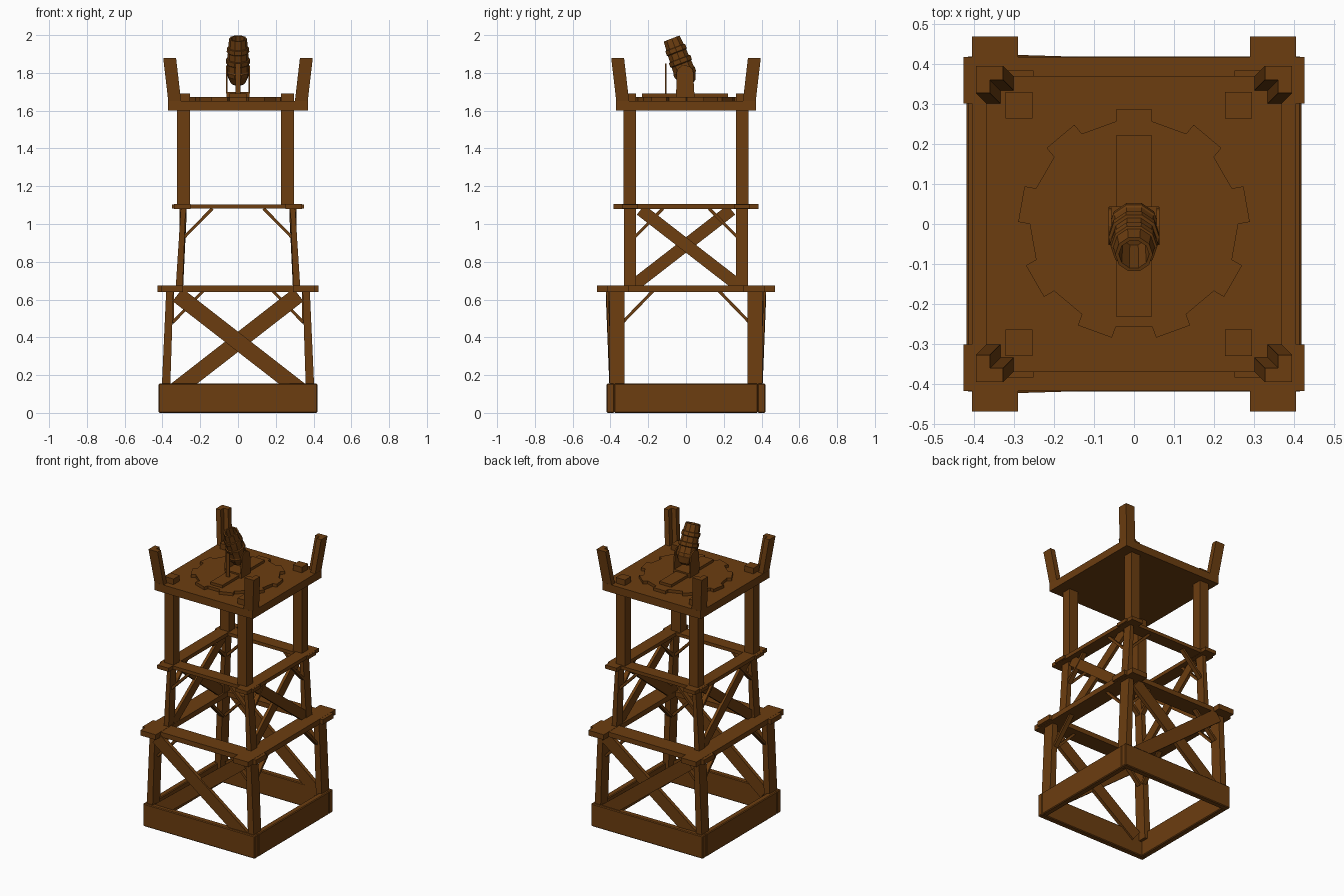
import bpy, bmesh, math
from mathutils import Vector, Matrix

if "Cube" in bpy.data.objects:
    bpy.data.objects.remove(bpy.data.objects["Cube"])

wood = bpy.data.materials.new("brown_wood")
wood.diffuse_color = (0.15, 0.047, 0.005, 1)
wood.use_nodes = True
wood.node_tree.nodes["Principled BSDF"].inputs["Base Color"].default_value = wood.diffuse_color


def finish(bm, name):
    bmesh.ops.recalc_face_normals(bm, faces=bm.faces)
    me = bpy.data.meshes.new(name)
    bm.to_mesh(me)
    bm.free()
    ob = bpy.data.objects.new(name, me)
    me.materials.append(wood)
    bpy.context.collection.objects.link(ob)
    return ob


def loft(name, low, z0, high, z1):
    """Solid between two outlines with equal point counts."""
    bm = bmesh.new()
    a = [bm.verts.new((x, y, z0)) for x, y in low]
    b = [bm.verts.new((x, y, z1)) for x, y in high]
    bm.faces.new(a)
    bm.faces.new(b)
    for i in range(len(a)):
        j = (i + 1) % len(a)
        bm.faces.new((a[i], a[j], b[j], b[i]))
    return finish(bm, name)


def rect(x0, x1, y0, y1):
    return [(x0, y0), (x1, y0), (x1, y1), (x0, y1)]


def box(name, x0, x1, y0, y1, z0, z1):
    r = rect(x0, x1, y0, y1)
    return loft(name, r, z0, r, z1)


def plank(name, p, q, width, thick, normal):
    """Straight plank from p to q, its thickness along the normal."""
    p, q = Vector(p), Vector(q)
    d = (q - p).normalized()
    side = d.cross(Vector(normal)).normalized()
    n = side.cross(d)
    m = Matrix((side * width, n * thick, d * (q - p).length)).transposed().to_4x4()
    m.translation = (p + q) / 2
    bm = bmesh.new()
    bmesh.ops.create_cube(bm, size=1, matrix=m)
    return finish(bm, name)


def mirror_rect(sx, sy, x0, x1, y0, y1):
    return [(sx * x, sy * y) for x, y in rect(x0, x1, y0, y1)]


# Base frame
for s in (-1, 1):
    for ob in (box("base_wall_long", -0.42, 0.42, min(s * .38, s * .42), max(s * .38, s * .42), 0, 0.155),
               box("base_wall_side", min(s * .38, s * .42), max(s * .38, s * .42), -0.38, 0.38, 0, 0.155)):
        bev = ob.modifiers.new("soft_edge", 'BEVEL')
        bev.width = 0.005

corners = [(sx, sy) for sx in (-1, 1) for sy in (-1, 1)]
for sx, sy in corners:
    # Leaning lower and middle legs, straight upper legs
    loft("lower_leg", mirror_rect(sx, sy, .36, .405, .325, .405), 0.1,
         mirror_rect(sx, sy, .342, .38, .325, .405), 0.65)
    loft("middle_leg", mirror_rect(sx, sy, .293, .33, .265, .328), 0.66,
         mirror_rect(sx, sy, .277, .302, .265, .328), 1.09)
    cx = -0.288 if sx < 0 else 0.262
    box("upper_leg", cx - .034, cx + .034, sy * .297 - .033, sy * .297 + .033, 1.09, 1.69)
    # L-shaped corner posts on the platform, leaning outward
    ell = [(0, 0), (-.068, 0), (-.068, -.035), (-.035, -.035), (-.035, -.068), (0, -.068)]
    loft("corner_post", [(sx * (.368 + x), sy * (.368 + y)) for x, y in ell], 1.64,
         [(sx * (.396 + x), sy * (.396 + y)) for x, y in ell], 1.88)

# Tier beams
for s in (-1, 1):
    for name, lx, ly, cx, cy, hw, z0, z1 in (
            ("lower", .427, .47, .348, .36, .058, .64, .675),
            ("middle", .35, .385, .295, .297, .043, 1.08, 1.105)):
        box(name + "_beam_across", -lx, lx, s * cy - hw, s * cy + hw, z0 + .001, z1 - .001)
        box(name + "_beam_deep", s * cx - hw, s * cx + hw, -ly, ly, z0, z1)

# Crossed braces: front and back below, left and right in the middle
for s in (-1, 1):
    for k in (-1, 1):
        off = .006 * k
        plank("lower_cross_brace", (k * .33, s * (.385 + off), .12), (-k * .32, s * (.405 + off), .625),
              .085, .025, (0, 1, 0))
        plank("middle_cross_brace", (s * (.307 + off), k * .27, .68), (s * (.288 + off), -k * .24, 1.075),
              .065, .02, (1, 0, 0))

# Thin knee braces under the beams
for sx, sy in corners:
    for name, x, y, z0, z1, run in (("lower", .345, .335, .48, .645, .16), ("middle", .285, .272, .93, 1.082, .15)):
        yy = y + .025
        plank(name + "_knee_brace", (sx * x, sy * yy, z0), (sx * (x - run), sy * yy, z1), .016, .03, (0, 1, 0))
        plank(name + "_knee_brace", (sx * (x + .01), sy * y, z0), (sx * (x + .01), sy * (y - run), z1),
              .016, .03, (1, 0, 0))

# Platform
box("platform", -.37, .37, -.37, .37, 1.6, 1.652)

# Toothed turntable with nine teeth
gear = []
for i in range(9):
    a = math.radians(90 + 40 * i)
    for r, d in ((.261, -10), (.29, -9), (.29, 9), (.261, 10)):
        t = a + math.radians(d)
        gear.append((r * math.cos(t), r * math.sin(t)))
loft("turntable", gear, 1.65, gear, 1.672)

# Gun mount
box("mount_bar", -.045, .045, -.232, .222, 1.67, 1.69)
box("mount_block", -.062, .062, -.052, .044, 1.67, 1.7)
box("front_rod", -.012, .012, -.111, -.102, 1.68, 1.85)
for s in (-1, 1):
    bm = bmesh.new()
    pts = [(-.052, 1.69), (.042, 1.69)]
    for i in range(7):
        a = math.pi * i / 6
        pts.append((-.005 + .045 * math.cos(a), 1.80 + .04 * math.sin(a)))
    f = bm.faces.new([bm.verts.new((s * .056, y, z)) for y, z in pts])
    ext = bmesh.ops.extrude_face_region(bm, geom=[f], use_keep_orig=True)
    bmesh.ops.translate(bm, vec=(s * .008, 0, 0),
                        verts=[g for g in ext["geom"] if isinstance(g, bmesh.types.BMVert)])
    finish(bm, "mount_cheek")

# Barrel: ten-sided lathe with rings and an open bore, tilted to the front
profile = [(0, -.15), (.034, -.15), (.038, 0), (.047, 0), (.052, -.05), (.058, -.052), (.06, -.075),
           (.054, -.08), (.056, -.115), (.064, -.117), (.064, -.14), (.058, -.145), (.06, -.18),
           (.064, -.185), (.062, -.205), (.055, -.215), (.04, -.25), (.02, -.262), (0, -.265)]
bm = bmesh.new()
vs = [bm.verts.new((r, 0, z)) for r, z in profile]
es = [bm.edges.new(p) for p in zip(vs, vs[1:])]
bmesh.ops.spin(bm, geom=vs + es, cent=(0, 0, 0), axis=(0, 0, 1), angle=math.tau, steps=10, use_merge=False)
bmesh.ops.remove_doubles(bm, verts=bm.verts, dist=1e-5)
bmesh.ops.transform(bm, verts=bm.verts,
                    matrix=Matrix.Translation((0, -.076, 1.982)) @ Matrix.Rotation(math.radians(21), 4, 'X'))
finish(bm, "barrel")
